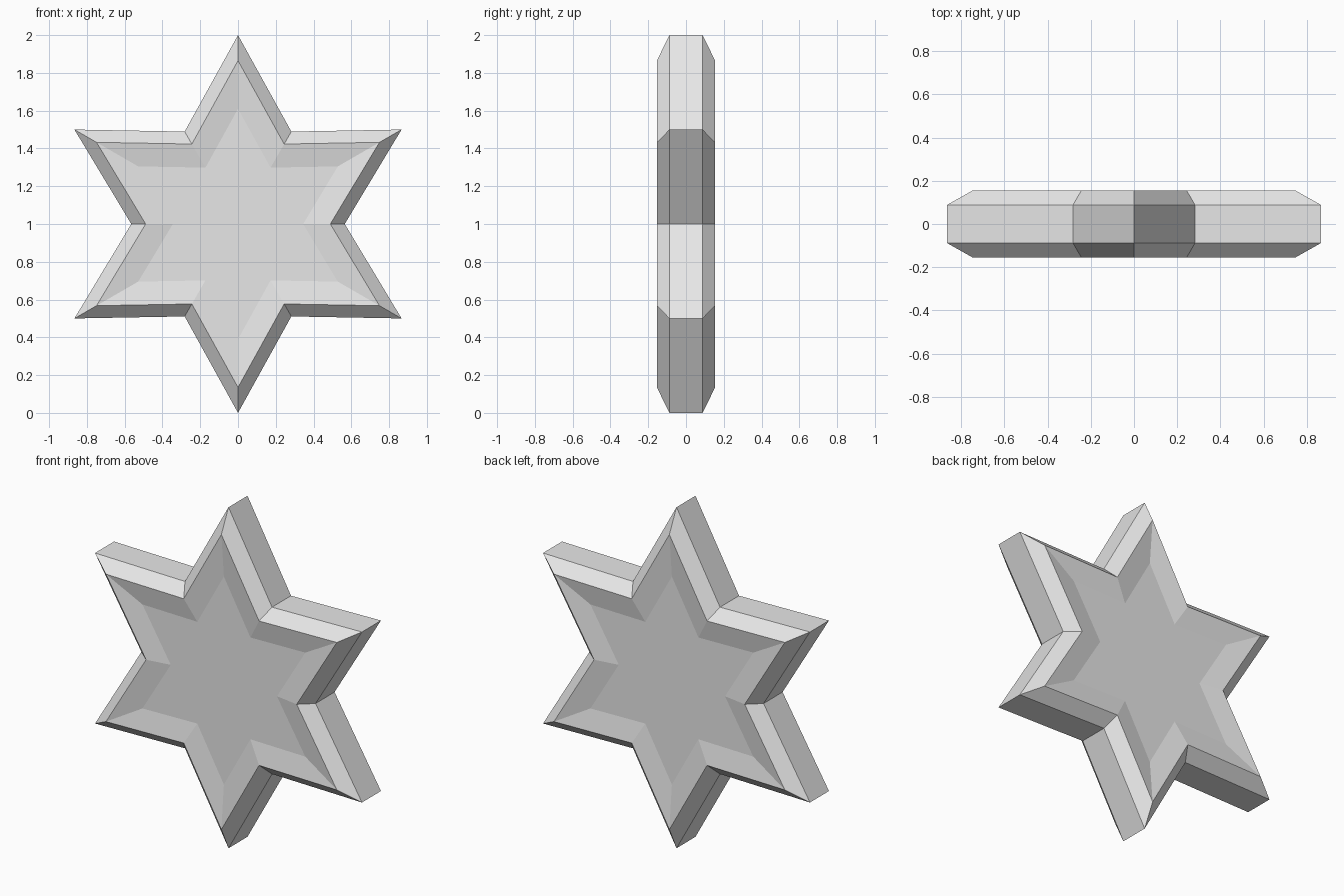
import bpy, bmesh
from math import sin, cos, pi

cube = bpy.data.objects.get("Cube")
if cube:
    bpy.data.objects.remove(cube, do_unlink=True)

# Plain grey material
grey = bpy.data.materials.new("light_grey")
grey.use_nodes = True
colour = (0.8, 0.8, 0.8, 1)
grey.diffuse_color = colour
grey.node_tree.nodes["Principled BSDF"].inputs["Base Color"].default_value = colour

POINTS = 6
VALLEY = 0.565   # valley radius relative to tip radius


def star_ring(bm, radius, y):
    """Closed star outline of the given tip radius, standing upright at depth y."""
    ring = []
    for i in range(2 * POINTS):
        r = radius * (VALLEY if i % 2 else 1)
        a = pi / 2 + i * pi / POINTS
        ring.append(bm.verts.new((r * cos(a), y, 1 + r * sin(a))))
    return ring


def bridge(bm, a, b):
    for i in range(len(a)):
        j = (i + 1) % len(a)
        bm.faces.new((a[i], a[j], b[j], b[i]))


# Rings from the front dish, over the bevelled rim, to the back dish
half = [(0.61, 0.131), (0.865, 0.154), (1.0, 0.088)]
layers = [(r, -y) for r, y in half] + [(r, y) for r, y in reversed(half)]

bm = bmesh.new()
rings = [star_ring(bm, r, y) for r, y in layers]
for a, b in zip(rings, rings[1:]):
    bridge(bm, a, b)
bm.faces.new(rings[0])
bm.faces.new(rings[-1])
bmesh.ops.recalc_face_normals(bm, faces=bm.faces)

mesh = bpy.data.meshes.new("star")
bm.to_mesh(mesh)
bm.free()
mesh.materials.append(grey)
star = bpy.data.objects.new("star", mesh)
bpy.context.collection.objects.link(star)
